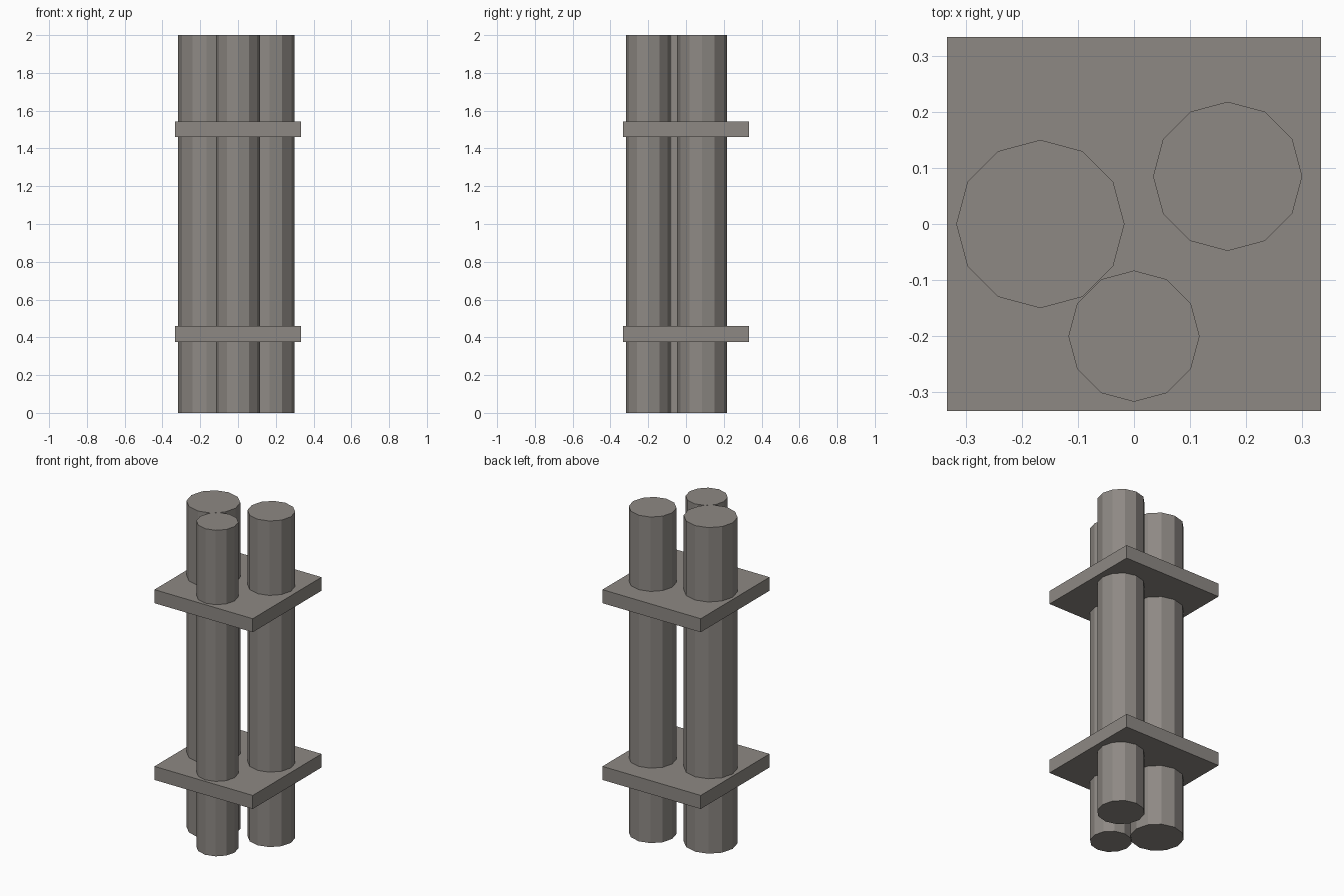
import bpy

cube = bpy.data.objects.get("Cube")
if cube:
    bpy.data.objects.remove(cube, do_unlink=True)

# Single warm grey colour
grey = bpy.data.materials.new("warm_grey")
grey.use_nodes = True
colour = (0.27, 0.25, 0.23, 1)
grey.diffuse_color = colour
grey.node_tree.nodes["Principled BSDF"].inputs["Base Color"].default_value = colour


def finish(name):
    obj = bpy.context.object
    obj.name = name
    obj.data.materials.append(grey)
    return obj


def pipe(name, x, y, radius):
    bpy.ops.mesh.primitive_cylinder_add(vertices=12, radius=radius, depth=2, location=(x, y, 1))
    finish(name)


def plate(name, z):
    bpy.ops.mesh.primitive_cube_add(size=1, location=(0, 0, z))
    finish(name).scale = (0.667, 0.667, 0.083)


# Three upright pipes of different widths
pipe("large_pipe", -0.167, 0, 0.15)
pipe("medium_pipe", 0.167, 0.085, 0.133)
pipe("small_pipe", 0, -0.2, 0.117)

# Square bracket plates holding the pipes together
plate("lower_plate", 0.418)
plate("upper_plate", 1.502)
